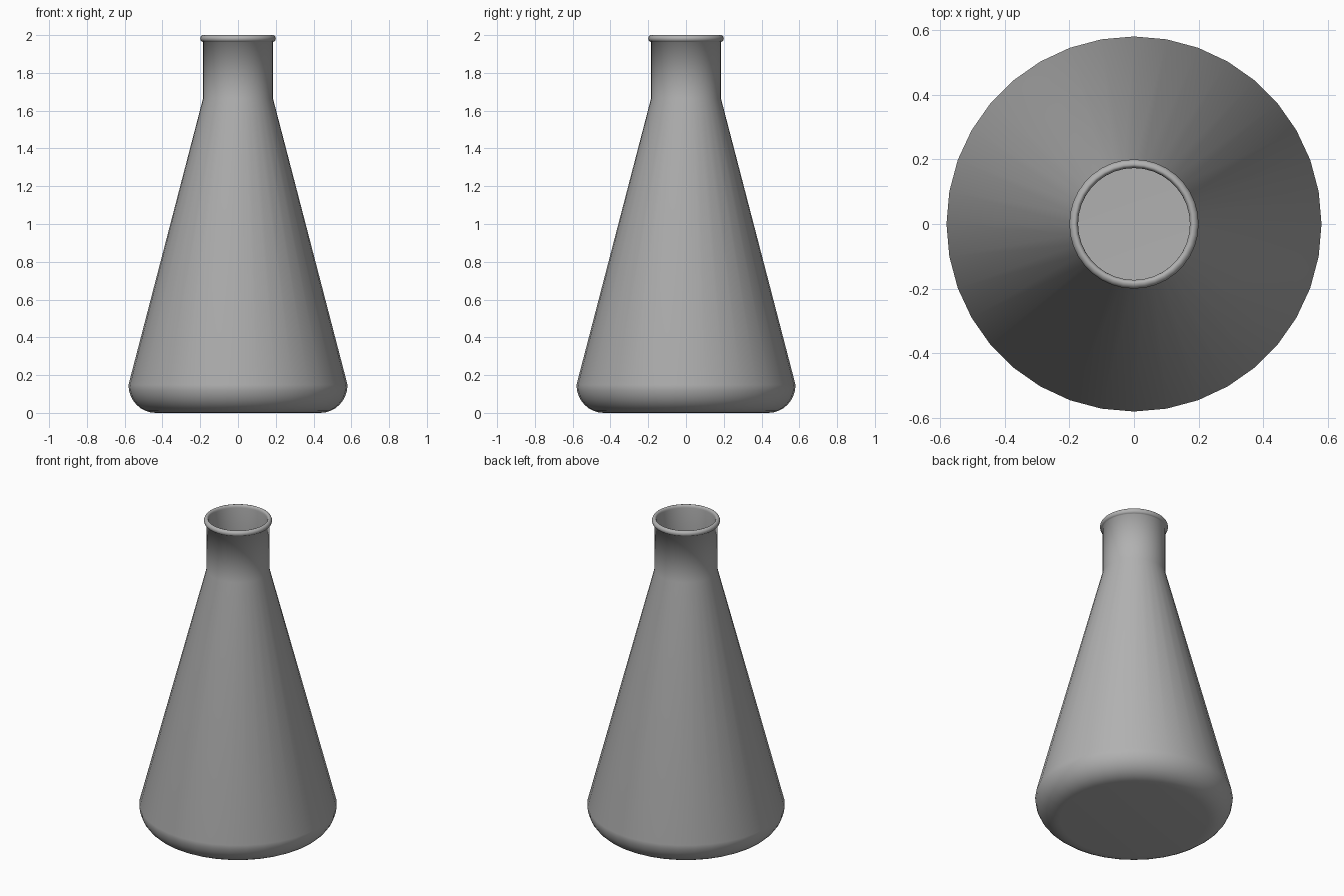
import bpy, bmesh, math

if "Cube" in bpy.data.objects:
    bpy.data.objects.remove(bpy.data.objects["Cube"])

SIDES = 36
WALL = 0.012


def arc(cx, cz, rx, rz, a0, a1, n):
    """Points on an elliptical arc in the (radius, height) plane."""
    pts = []
    for i in range(n + 1):
        a = math.radians(a0 + (a1 - a0) * i / n)
        pts.append((cx + rx * math.cos(a), cz + rz * math.sin(a)))
    return pts


def lathe(name, profile):
    """Spin a (radius, height) profile around z; both ends meet the axis."""
    bm = bmesh.new()
    verts = [bm.verts.new((r, 0, z)) for r, z in profile]
    edges = [bm.edges.new(pair) for pair in zip(verts, verts[1:])]
    bmesh.ops.spin(bm, geom=verts + edges, cent=(0, 0, 0), axis=(0, 0, 1),
                   angle=math.tau, steps=SIDES, use_merge=True)
    bmesh.ops.remove_doubles(bm, verts=bm.verts, dist=1e-5)
    bmesh.ops.recalc_face_normals(bm, faces=bm.faces)
    for face in bm.faces:
        face.smooth = True
    mesh = bpy.data.meshes.new(name)
    bm.to_mesh(mesh)
    bm.free()
    obj = bpy.data.objects.new(name, mesh)
    bpy.context.collection.objects.link(obj)
    return obj


# Outer wall: flat base, rounded heel, cone, neck
outer = [(0, 0)] + arc(0.435, 0.148, 0.145, 0.148, -90, 0, 8)
outer += [(0.185, 1.665)]

# Rolled lip: bulges outward and rounds over into the mouth
lip = arc(0.1835, 1.982, 0.0165, 0.018, -85, 90, 8)
lip += arc(0.1835, 1.982, 0.0105, 0.018, 90, 180, 4)[1:]

# Inner wall back down to the inside floor
inner = [(0.173, 1.667)]
inner += arc(0.435, 0.148, 0.145 - WALL, 0.148 - WALL, 0, -90, 8)
inner += [(0, WALL)]

flask = lathe("flask", outer + lip + inner)

# Darker grey
grey = bpy.data.materials.new("dark_grey")
grey.diffuse_color = (0.44, 0.44, 0.44, 1)
grey.use_nodes = True
grey.node_tree.nodes["Principled BSDF"].inputs["Base Color"].default_value = grey.diffuse_color
flask.data.materials.append(grey)
